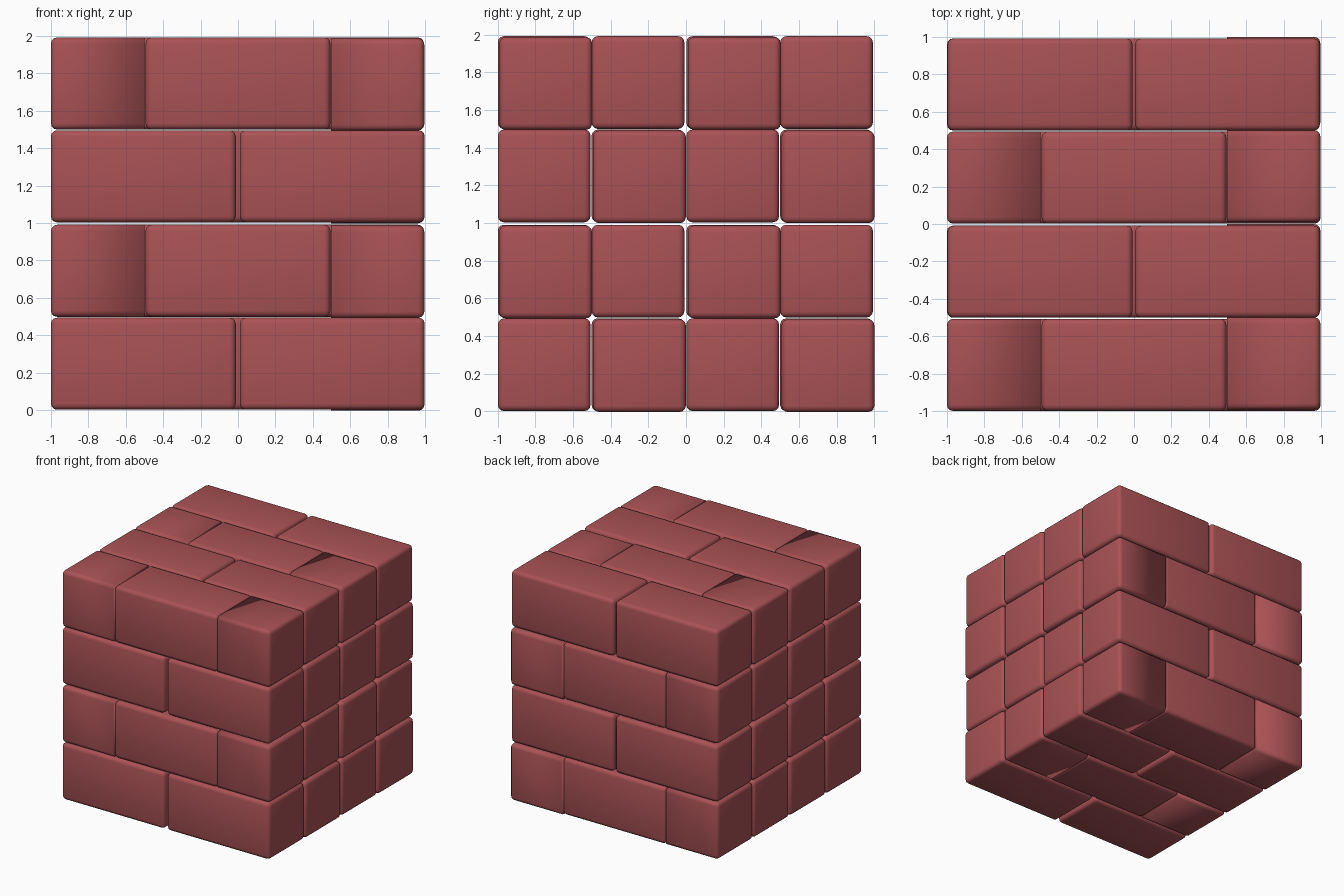
import bpy, bmesh
from mathutils import Vector

if "Cube" in bpy.data.objects:
    bpy.data.objects.remove(bpy.data.objects["Cube"])

mat = bpy.data.materials.new("brick_red")
mat.diffuse_color = (0.40, 0.085, 0.092, 1)
mat.use_nodes = True
mat.node_tree.nodes["Principled BSDF"].inputs["Base Color"].default_value = mat.diffuse_color


def brick_mesh(name, size, cut=0):
    """Rounded brick; cut = -1 / +1 keeps only the left / right half, end capped."""
    bm = bmesh.new()
    bmesh.ops.create_cube(bm, size=1)
    bmesh.ops.scale(bm, vec=Vector(size), verts=bm.verts)
    bmesh.ops.bevel(bm, geom=bm.edges[:], offset=0.032, segments=3,
                    profile=0.5, affect='EDGES')
    if cut:
        bmesh.ops.bisect_plane(bm, geom=bm.verts[:] + bm.edges[:] + bm.faces[:],
                               plane_co=(0, 0, 0), plane_no=(-cut, 0, 0),
                               clear_outer=True)
        bmesh.ops.holes_fill(bm, edges=[e for e in bm.edges if e.is_boundary])
        bmesh.ops.recalc_face_normals(bm, faces=bm.faces)
    for f in bm.faces:
        f.smooth = True
    me = bpy.data.meshes.new(name)
    bm.to_mesh(me)
    bm.free()
    me.materials.append(mat)
    return me


SIZE = (0.988, 0.492, 0.492)
full = brick_mesh("full_brick", SIZE)
left_half = brick_mesh("left_half_brick", (1.0, 0.492, 0.492), -1)
right_half = brick_mesh("right_half_brick", (1.0, 0.492, 0.492), 1)


def place(name, mesh, x, y, z):
    ob = bpy.data.objects.new(name, mesh)
    ob.location = (x, y, z)
    bpy.context.collection.objects.link(ob)


# Four courses of four rows, bond alternating in both directions
row_y = (-0.753, -0.255, 0.248, 0.746)
course_z = (0.248, 0.745, 1.250, 1.746)
for c, z in enumerate(course_z):
    for r, y in enumerate(row_y):
        tag = f"course{c + 1}_row{r + 1}"
        if (c + r) % 2 == 0:
            gap = 0.004 if r % 2 else 0.0
            place(f"brick_left_{tag}", full, -0.506 + gap, y, z)
            place(f"brick_right_{tag}", full, 0.504 - gap, y, z)
        else:
            place(f"half_left_{tag}", left_half, -0.5, y, z)
            place(f"brick_middle_{tag}", full, 0.0, y, z)
            # right-hand halves sit slightly back and low
            place(f"half_right_{tag}", right_half, 0.496, y + 0.008, z - 0.005)
